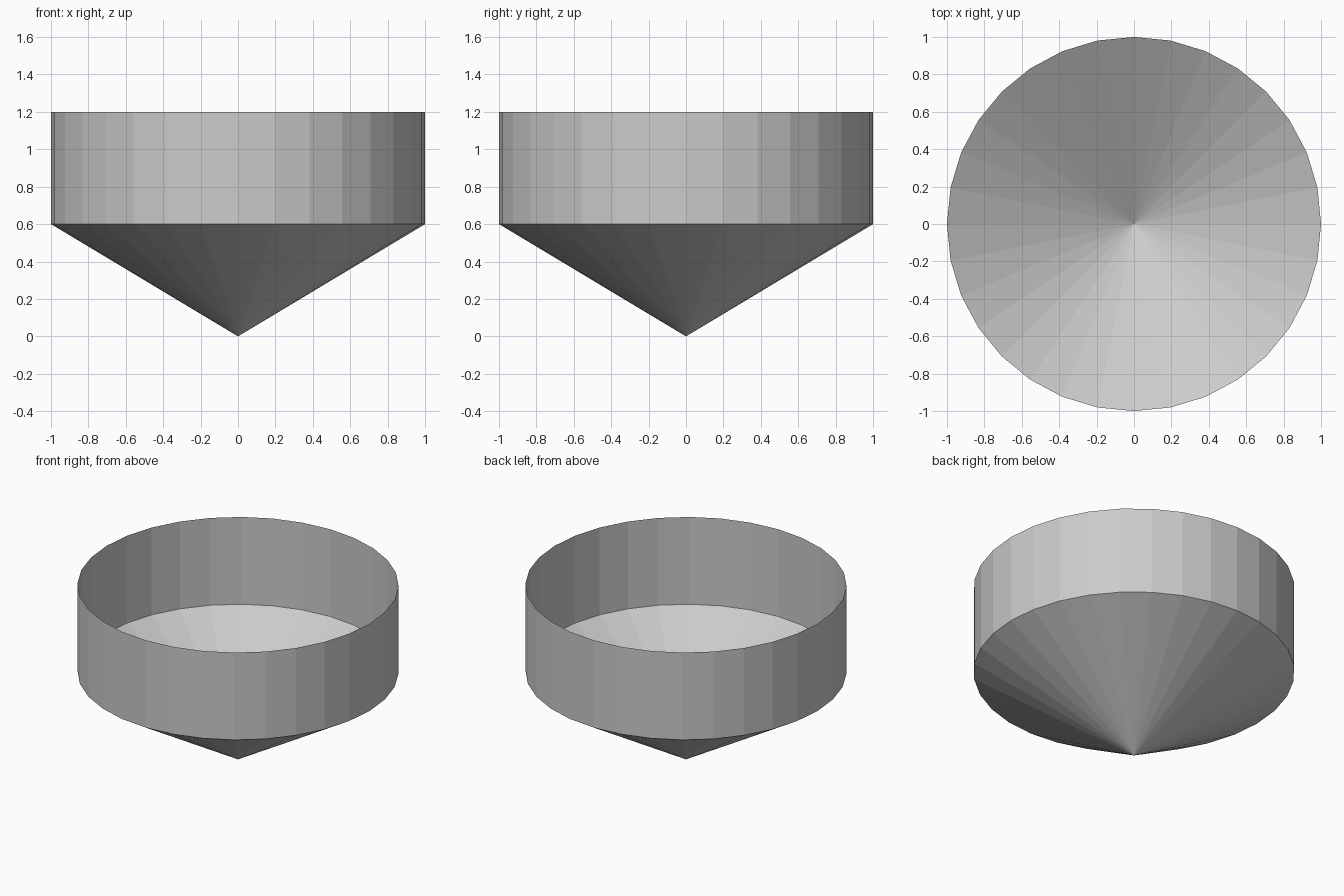
import bpy
import bmesh
import math

if "Cube" in bpy.data.objects:
    bpy.data.objects.remove(bpy.data.objects["Cube"])

SIDES = 32


def ring(bm, radius, z):
    return [bm.verts.new((radius * math.cos(2 * math.pi * i / SIDES),
                          radius * math.sin(2 * math.pi * i / SIDES), z))
            for i in range(SIDES)]


def add_object(name, bm):
    mesh = bpy.data.meshes.new(name)
    bm.to_mesh(mesh)
    bm.free()
    bpy.context.collection.objects.link(bpy.data.objects.new(name, mesh))


# Funnel: open cone with its tip on the ground
bm = bmesh.new()
tip = bm.verts.new((0, 0, 0))
rim = ring(bm, 1.0, 0.6)
for i in range(SIDES):
    bm.faces.new((tip, rim[(i + 1) % SIDES], rim[i]))
add_object("funnel_cone", bm)

# Wall: thin open tube standing on the funnel rim
bm = bmesh.new()
low, high = ring(bm, 1.0, 0.6), ring(bm, 1.0, 1.2)
for i in range(SIDES):
    j = (i + 1) % SIDES
    bm.faces.new((low[i], low[j], high[j], high[i]))
add_object("hopper_wall", bm)
